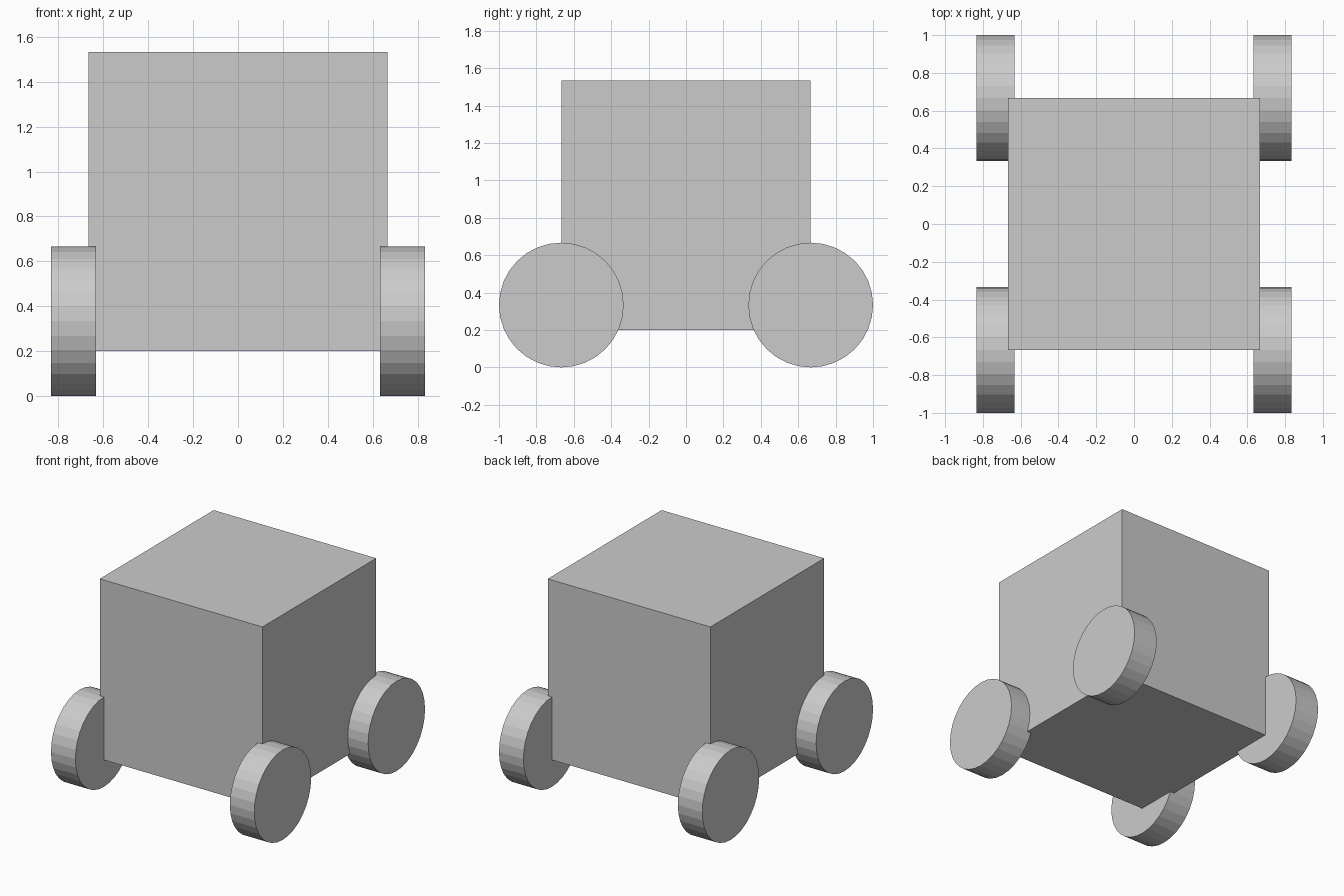
import bpy
from math import pi

if "Cube" in bpy.data.objects:
    bpy.data.objects.remove(bpy.data.objects["Cube"])

UNIT = 1 / 3  # wheel radius; every other size is a multiple of it

# Cube body
bpy.ops.mesh.primitive_cube_add(size=4 * UNIT, location=(0, 0, 2.6 * UNIT))
bpy.context.object.name = "body"


def add_wheel(name, x, y):
    bpy.ops.mesh.primitive_cylinder_add(
        vertices=32, radius=UNIT, depth=0.6 * UNIT,
        location=(x, y, UNIT), rotation=(0, pi / 2, 0))
    bpy.context.object.name = name


# Four wheels, sunk slightly into the body's lower corners
for side, sx in (("left", -1), ("right", 1)):
    for end, sy in (("front", -1), ("back", 1)):
        add_wheel(f"{end}_{side}_wheel", sx * 2.2 * UNIT, sy * 2 * UNIT)
